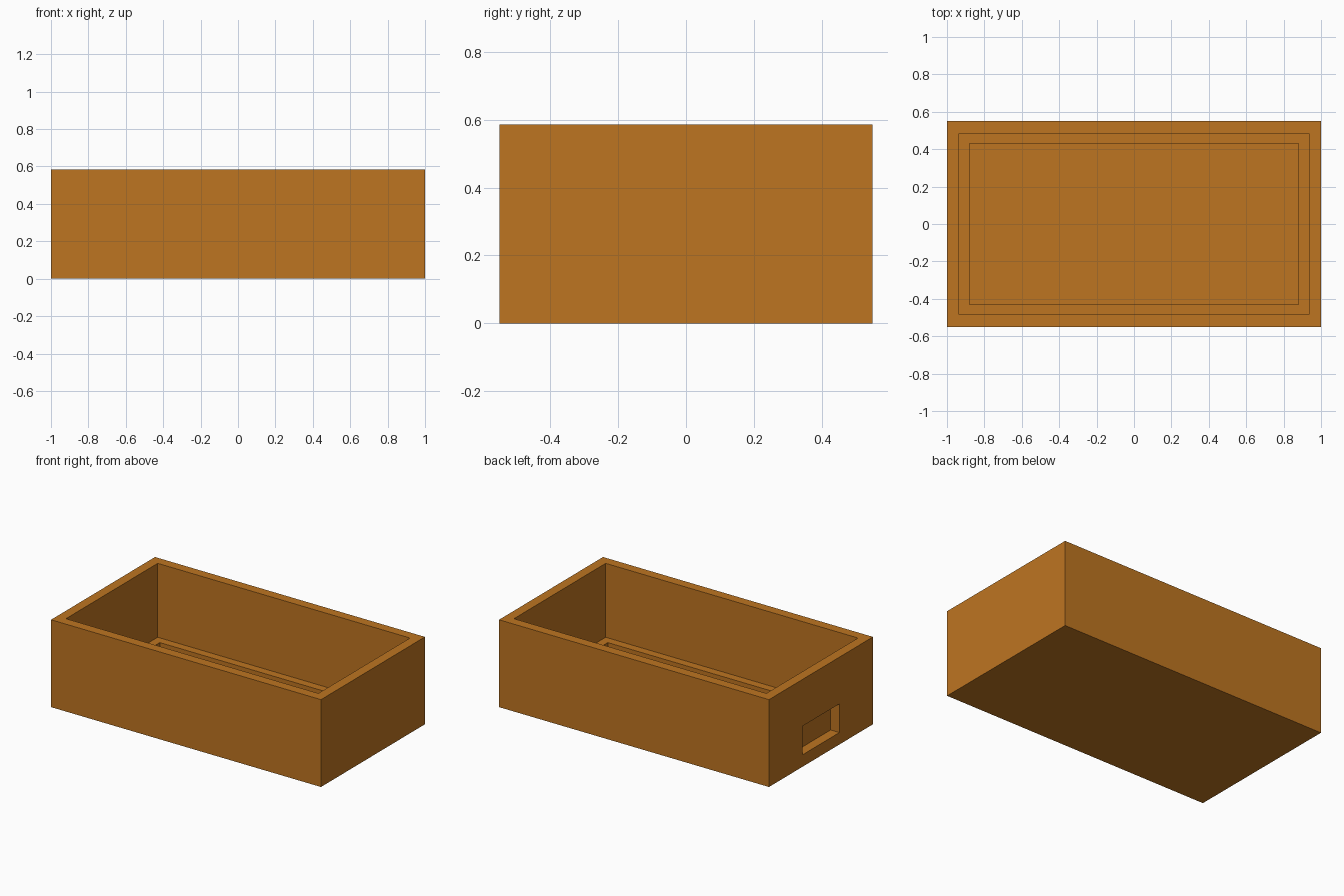
import bpy

if "Cube" in bpy.data.objects:
    bpy.data.objects.remove(bpy.data.objects["Cube"])

# Single flat colour
wood = bpy.data.materials.new("amber_brown")
wood.diffuse_color = (0.515, 0.178, 0.0152, 1)
wood.use_nodes = True
wood.node_tree.nodes["Principled BSDF"].inputs["Base Color"].default_value = wood.diffuse_color


def box(name, low, high):
    """Axis-aligned box between two corners."""
    centre = [(a + b) / 2 for a, b in zip(low, high)]
    bpy.ops.mesh.primitive_cube_add(size=1, location=centre)
    ob = bpy.context.object
    ob.name = name
    ob.scale = [b - a for a, b in zip(low, high)]
    bpy.ops.object.transform_apply(location=True, rotation=False, scale=True)
    ob.data.materials.append(wood)
    return ob


def cut(target, cutter):
    """Subtract the cutter, then discard it."""
    cutter.hide_render = True
    mod = target.modifiers.new(cutter.name, 'BOOLEAN')
    mod.operation = 'DIFFERENCE'
    mod.solver = 'EXACT'
    mod.object = cutter
    bpy.context.view_layer.objects.active = target
    bpy.ops.object.modifier_apply(modifier=mod.name)
    bpy.data.objects.remove(cutter)


# Open-topped case
case = box("case", (-1, -0.55, 0), (1, 0.55, 0.585))

# Main cavity down to the ledge
cut(case, box("cavity", (-0.935, -0.485, 0.09), (0.935, 0.485, 0.8)))

# Sunken floor inside the ledge
cut(case, box("floor_recess", (-0.88, -0.43, 0.06), (0.88, 0.43, 0.3)))

# Port opening through the left wall
cut(case, box("port_opening", (-1.1, -0.195, 0.08), (-0.935, 0.195, 0.272)))
